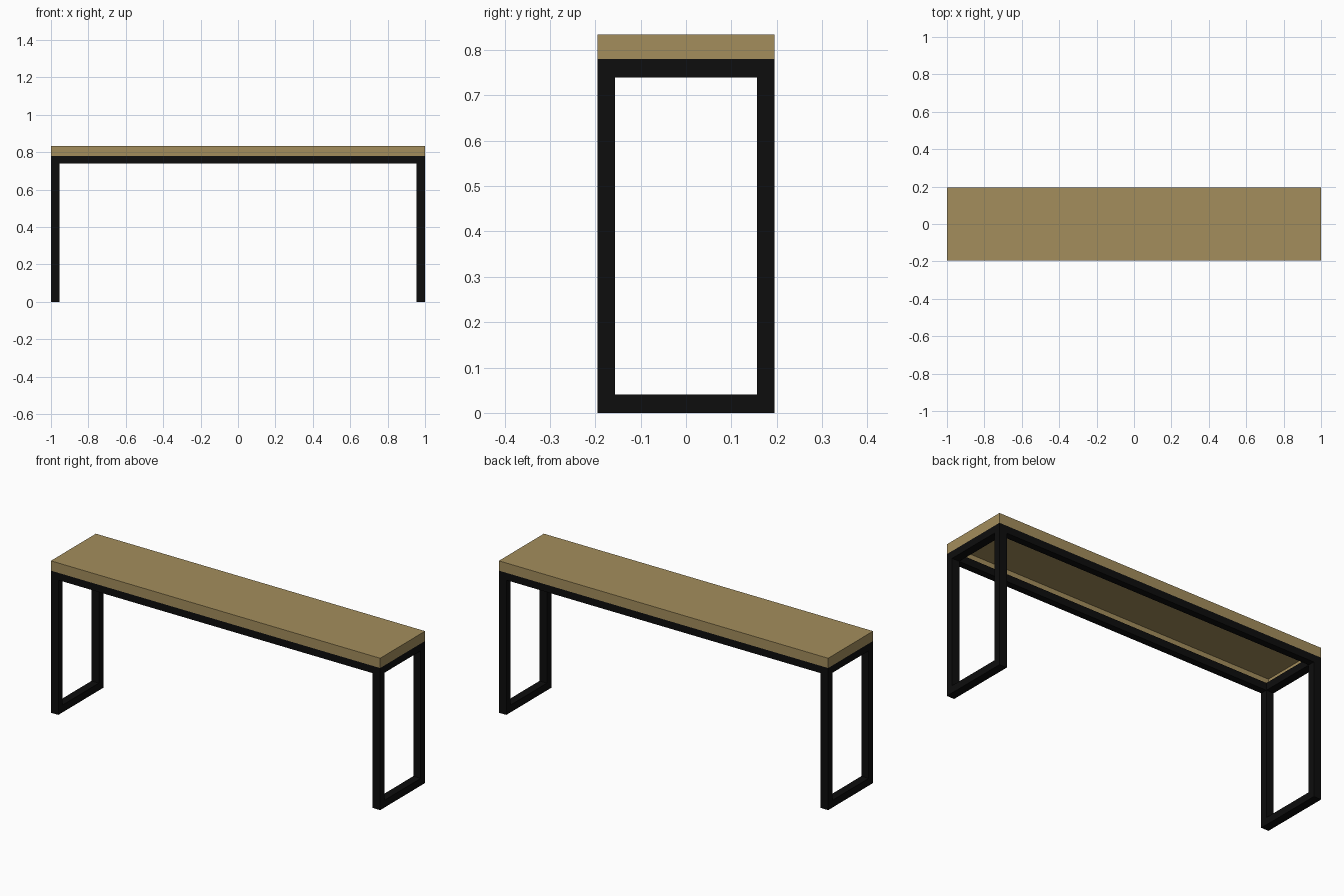
import bpy
import bmesh
from mathutils import Matrix, Vector

if "Cube" in bpy.data.objects:
    bpy.data.objects.remove(bpy.data.objects["Cube"], do_unlink=True)

LENGTH, DEPTH, HEIGHT = 2.0, 0.39, 0.834
FRAME_TOP = 0.78
BAR_X, BAR_Y, BAR_Z = 0.045, 0.038, 0.04


def material(name, color):
    mat = bpy.data.materials.new(name)
    mat.use_nodes = True
    mat.diffuse_color = color
    mat.node_tree.nodes["Principled BSDF"].inputs["Base Color"].default_value = color
    return mat


def box(name, center, size, mat, open_bottom=False):
    bm = bmesh.new()
    bmesh.ops.create_cube(bm, size=1, matrix=Matrix.Diagonal((*size, 1)))
    if open_bottom:
        bm.normal_update()
        under = [f for f in bm.faces if f.normal.z < -0.5]
        bmesh.ops.delete(bm, geom=under, context="FACES_ONLY")
    mesh = bpy.data.meshes.new(name)
    bm.to_mesh(mesh)
    bm.free()
    mesh.materials.append(mat)
    obj = bpy.data.objects.new(name, mesh)
    obj.location = Vector(center)
    bpy.context.collection.objects.link(obj)
    return obj


wood = material("oak wood", (0.37, 0.27, 0.107, 1))
metal = material("black metal", (0.004, 0.004, 0.004, 1))

# Hollow wooden seat, open underneath
box("seat", (0, 0, (FRAME_TOP + HEIGHT) / 2),
    (LENGTH, DEPTH, HEIGHT - FRAME_TOP), wood, open_bottom=True)

leg_x = (LENGTH - BAR_X) / 2
leg_y = (DEPTH - BAR_Y) / 2
inner_depth = DEPTH - 2 * BAR_Y
rail_z = FRAME_TOP - BAR_Z / 2

# Long rails under the seat
for sy, side in ((-1, "front"), (1, "back")):
    box(f"{side}_rail", (0, sy * leg_y, rail_z),
        (LENGTH - 2 * BAR_X, BAR_Y, BAR_Z), metal)

# Rectangular leg frame at each end
for sx, end in ((-1, "right"), (1, "left")):
    for sy, side in ((-1, "front"), (1, "back")):
        box(f"{side}_{end}_leg", (sx * leg_x, sy * leg_y, FRAME_TOP / 2),
            (BAR_X, BAR_Y, FRAME_TOP), metal)
    for z, level in ((rail_z, "top"), (BAR_Z / 2, "foot")):
        box(f"{end}_{level}_bar", (sx * leg_x, 0, z),
            (BAR_X, inner_depth, BAR_Z), metal)
